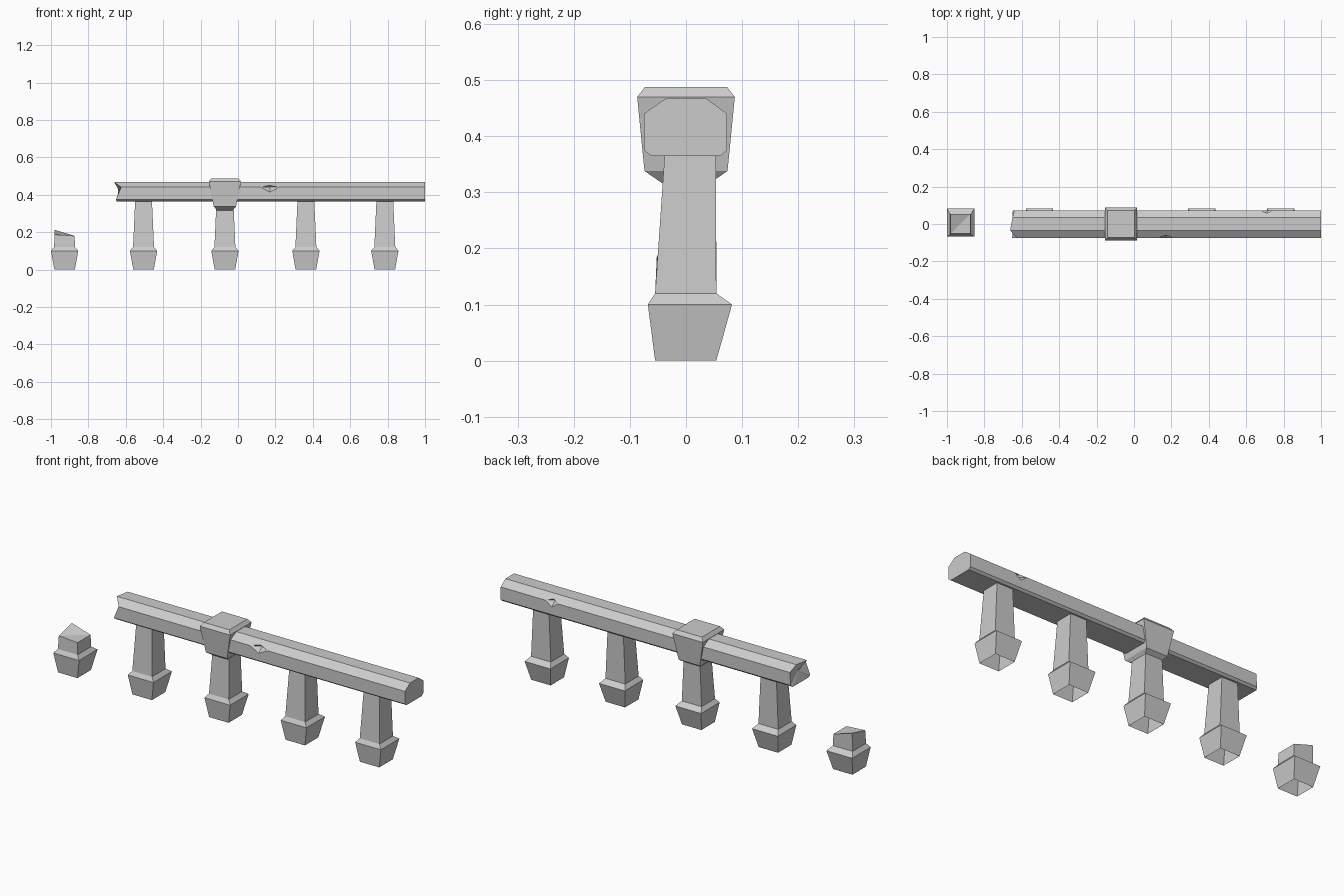
import bpy, bmesh
from mathutils import Matrix, Vector

cube = bpy.data.objects.get("Cube")
if cube:
    bpy.data.objects.remove(cube, do_unlink=True)

stone = bpy.data.materials.new("grey_stone")
stone.use_nodes = True
GREY = (0.6, 0.6, 0.6, 1)
stone.diffuse_color = GREY
stone.node_tree.nodes["Principled BSDF"].inputs["Base Color"].default_value = GREY


def make_object(name, bm):
    bmesh.ops.recalc_face_normals(bm, faces=bm.faces)
    mesh = bpy.data.meshes.new(name)
    bm.to_mesh(mesh)
    bm.free()
    mesh.materials.append(stone)
    obj = bpy.data.objects.new(name, mesh)
    bpy.context.collection.objects.link(obj)
    return obj


def loft(bm, rings):
    """Join successive rings of points with quads, returning the vertices."""
    rows = [[bm.verts.new(p) for p in ring] for ring in rings]
    for a, b in zip(rows, rows[1:]):
        for i in range(len(a)):
            j = (i + 1) % len(a)
            bm.faces.new((a[i], a[j], b[j], b[i]))
    return rows


def square(x, half, front, back, z):
    return [(x - half, front, z), (x + half, front, z),
            (x + half, back, z), (x - half, back, z)]


# Posts: flared foot, sloped ledge, tapering shaft, hollow underneath
def post_rings(x):
    return [square(x, 0.055, -0.055, 0.054, 0),
            square(x, 0.073, -0.068, 0.082, 0.10),
            square(x, 0.056, -0.055, 0.054, 0.12)]


for number, x in enumerate((-0.505, -0.07, 0.363, 0.785), 1):
    bm = bmesh.new()
    rows = loft(bm, post_rings(x) + [square(x, 0.045, -0.038, 0.053, 0.367)])
    bm.faces.new(rows[-1])
    make_object(f"post_{number}", bm)

# Broken post: the snapped top rises to its back left corner
bm = bmesh.new()
x = -0.927
top = square(x, 0.053, -0.052, 0.054, 0.18)
top = [(px, py, z) for (px, py, _), z in zip(top, (0.187, 0.18, 0.18, 0.212))]
fl, fr, br, bl = loft(bm, post_rings(x) + [top])[-1]
bm.faces.new((fl, fr, br))
bm.faces.new((fl, br, bl))
make_object("broken_post", bm)

# Beam: chamfered section with a ragged left end
section = [(-0.075, 0.44), (-0.035, 0.468), (0.035, 0.468), (0.073, 0.44),
           (0.073, 0.375), (0.062, 0.365), (-0.062, 0.365), (-0.075, 0.375)]
ragged = (-0.625, -0.662, -0.65, -0.64, -0.645, -0.65, -0.65, -0.652)
bm = bmesh.new()
rows = loft(bm, [[(e, y, z) for e, (y, z) in zip(ragged, section)],
                 [(1, y, z) for y, z in section]])
bm.faces.new(rows[1])
hollow = bm.verts.new((-0.635, 0, 0.42))
for i in range(len(section)):
    bm.faces.new((rows[0][i], rows[0][(i + 1) % len(section)], hollow))
beam = make_object("beam", bm)

# Chips knocked out of the beam's upper edges
for x, y, length in ((0.17, -0.075, 0.05), (0.71, 0.073, 0.035)):
    bm = bmesh.new()
    for sign in (1, -1):
        bmesh.ops.create_cone(
            bm, segments=4, radius1=0.026, radius2=0, depth=length,
            matrix=Matrix.Translation(Vector((x + sign * length / 2, y, 0.44)))
            @ Matrix.Rotation(sign * 1.5708, 4, "Y"))
    bmesh.ops.remove_doubles(bm, verts=bm.verts, dist=0.0005)
    cutter = make_object("chip_cutter", bm)
    cutter.hide_render = True
    mod = beam.modifiers.new("chip", "BOOLEAN")
    mod.operation = "DIFFERENCE"
    mod.solver = "EXACT"
    mod.object = cutter
    bpy.context.view_layer.objects.active = beam
    bpy.ops.object.modifier_apply(modifier=mod.name)
    bpy.data.objects.remove(cutter, do_unlink=True)

# Collar: tapered block with chamfered top and bottom
bm = bmesh.new()
rows = loft(bm, [square(-0.07, hx, -hy, hy, z) for hx, hy, z in (
    (0.042, 0.042, 0.316), (0.06, 0.074, 0.338),
    (0.086, 0.087, 0.47), (0.072, 0.073, 0.488))])
bm.faces.new(rows[0])
bm.faces.new(rows[-1])
make_object("collar", bm)
